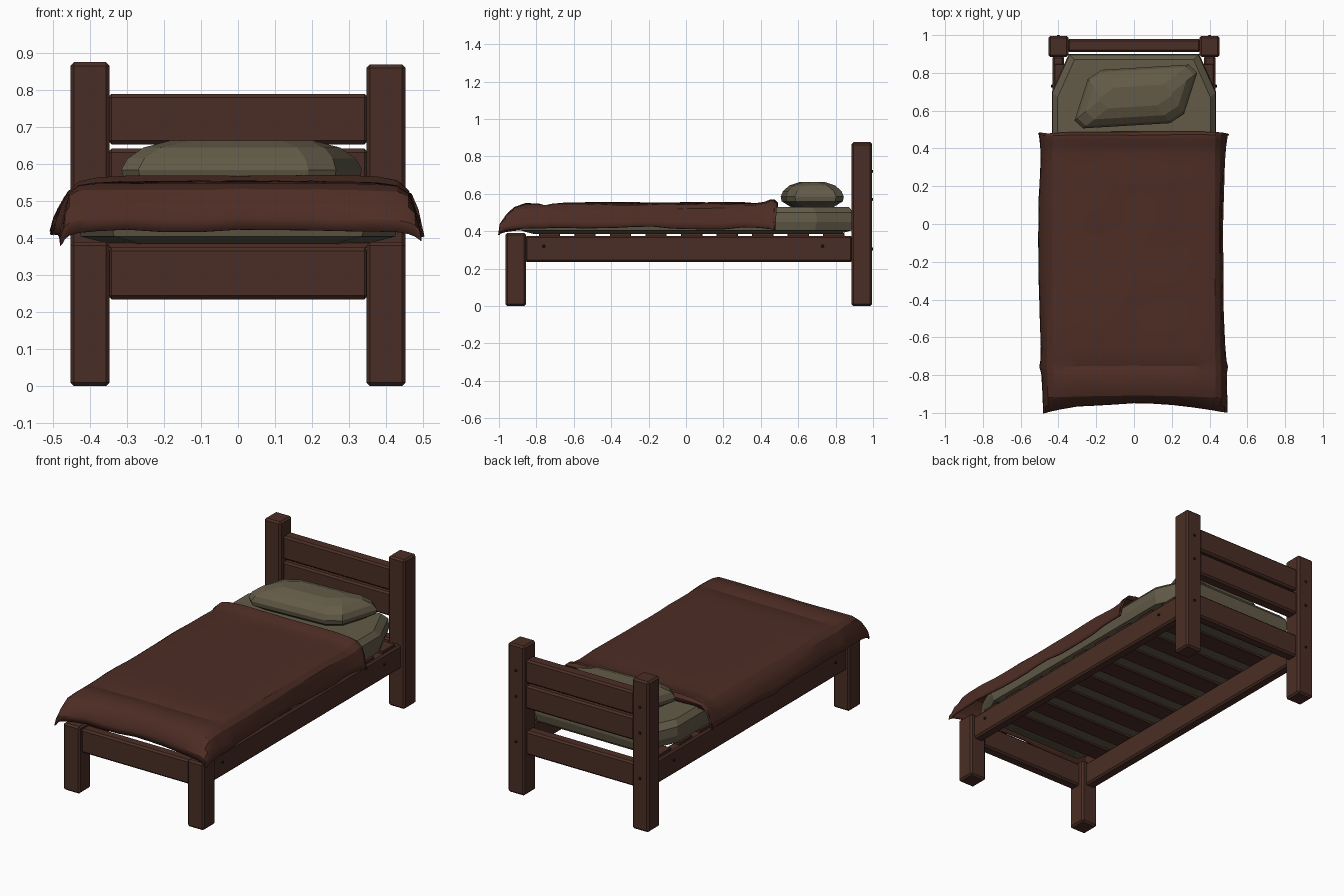
import bpy, bmesh, math
from mathutils import Vector, noise

if "Cube" in bpy.data.objects:
    bpy.data.objects.remove(bpy.data.objects["Cube"], do_unlink=True)


def material(name, rgb):
    m = bpy.data.materials.new(name)
    m.use_nodes = True
    m.diffuse_color = (*rgb, 1)
    bsdf = m.node_tree.nodes["Principled BSDF"]
    bsdf.inputs["Base Color"].default_value = (*rgb, 1)
    bsdf.inputs["Roughness"].default_value = 0.9
    return m


WOOD = material("dark wood", (0.068, 0.027, 0.018))
WOOL = material("red brown wool", (0.075, 0.026, 0.018))
LINEN = material("grey linen", (0.125, 0.105, 0.065))
IRON = material("dark iron", (0.02, 0.012, 0.01))


def finish(name, bm, mat):
    bmesh.ops.recalc_face_normals(bm, faces=bm.faces)
    mesh = bpy.data.meshes.new(name)
    bm.to_mesh(mesh)
    bm.free()
    mesh.materials.append(mat)
    ob = bpy.data.objects.new(name, mesh)
    bpy.context.collection.objects.link(ob)
    return ob


def box(name, x, y, z, bevel=0.01):
    """Bevelled timber spanning the given (low, high) ranges."""
    bm = bmesh.new()
    bmesh.ops.create_cube(bm, size=1)
    for v in bm.verts:
        v.co = [r[0] + (c + 0.5) * (r[1] - r[0]) for c, r in zip(v.co, (x, y, z))]
    ob = finish(name, bm, WOOD)
    mod = ob.modifiers.new("soft edges", "BEVEL")
    mod.width = bevel
    mod.segments = 1
    return ob


def bolt(name, loc, axis):
    bm = bmesh.new()
    bmesh.ops.create_cone(bm, cap_ends=True, segments=8, radius1=0.009,
                          radius2=0.006, depth=0.008)
    ob = finish(name, bm, IRON)
    ob.location = loc
    ob.rotation_euler = Vector(axis).to_track_quat("Z", "Y").to_euler()


def cushion(name, half, cut, rings, center, skew=(0, 0)):
    """Loft of corner-cut rectangles; rings hold (inset, height)."""
    bm = bmesh.new()
    loops = []
    for inset, z in rings:
        hx, hy = half[0] - inset, half[1] - inset
        quarter = [(hx, hy - cut[1]), (hx - cut[0], hy)]
        pts = (quarter + [(-a, b) for a, b in reversed(quarter)]
               + [(-a, -b) for a, b in quarter]
               + [(a, -b) for a, b in reversed(quarter)])
        loops.append([bm.verts.new((center[0] + a + skew[0] * b,
                                    center[1] + b + skew[1] * a, z)) for a, b in pts])
    for low, high in zip(loops, loops[1:]):
        for i in range(8):
            j = (i + 1) % 8
            bm.faces.new((low[i], low[j], high[j], high[i]))
    bm.faces.new(loops[0][::-1])
    bm.faces.new(loops[-1])
    return finish(name, bm, LINEN)


# Posts and side rails, mirrored left and right
HEAD_Y, FOOT_Y, RAIL_Z = (0.885, 0.995), (-0.965, -0.855), (0.235, 0.375)
for side, s in (("left", 1), ("right", -1)):
    post_x = sorted((s * 0.347, s * 0.453))
    box(f"head_post_{side}", post_x, HEAD_Y, (0, 0.873 - s * 0.003))
    box(f"foot_post_{side}", post_x, FOOT_Y, (0, 0.39))
    box(f"side_rail_{side}", sorted((s * 0.37, s * 0.432)), (-0.86, 0.89), RAIL_Z)
    for i, y in enumerate((-0.76, 0.73)):
        bolt(f"rail_bolt_{side}_{i}", (s * 0.435, y, 0.32), (s, 0, 0))
    for i, z in enumerate((0.305, 0.57, 0.72)):
        bolt(f"post_bolt_{side}_{i}", (s * 0.4, 0.997, z), (0, 1, 0))

# Cross rails and headboard planks
SPAN = (-0.352, 0.352)
box("foot_rail", SPAN, (-0.945, -0.88), RAIL_Z)
box("head_rail", SPAN, (0.91, 0.975), RAIL_Z)
box("headboard_lower_plank", SPAN, (0.91, 0.98), (0.505, 0.642))
box("headboard_upper_plank", SPAN, (0.91, 0.98), (0.654, 0.79))

# Slats lying across the side rails
for i in range(9):
    y = 0.79 - i * 0.19
    box(f"slat_{i}", (-0.42, 0.42), (y - 0.057, y + 0.057), (0.372, 0.39), 0.003)

# Mattress and pillow
cushion("mattress", (0.435, 0.9), (0.09, 0.2),
        ((0.09, 0.384), (0.01, 0.405), (0.0, 0.45), (0.004, 0.5), (0.03, 0.53)), (0, 0))
cushion("pillow", (0.29, 0.155), (0.06, 0.045),
        ((0.05, 0.53), (0.005, 0.56), (0.0, 0.585), (0.012, 0.615),
         (0.045, 0.645), (0.1, 0.664)), (0.01, 0.675), (0.32, 0.06))

# Blanket: (position, drop) along the half width and along the length
half = [(0.0, 0), (0.1, 0), (0.2, 0), (0.3, 0.001), (0.38, 0.004), (0.43, 0.012),
        (0.458, 0.035), (0.472, 0.07), (0.48, 0.105), (0.487, 0.135)]
across = [(-x, d) for x, d in reversed(half[1:])] + half
along = ([(0.49, 0.035), (0.488, 0.01), (0.47, 0), (0.45, 0), (0.42, 0), (0.37, 0.004)]
         + [(0.3 - i * 0.095, 0) for i in range(11)]
         + [(-0.72, 0.006), (-0.75, 0.014), (-0.79, 0.004), (-0.86, 0.006),
            (-0.91, 0.025), (-0.938, 0.06), (-0.95, 0.1), (-0.953, 0.135)])


def drape(x, dx, y, dy):
    fold = min(1, dx / 0.1)
    hang = min(1, dy / 0.1)
    drop = max(dx, dy) + 0.2 * min(dx, dy)
    roll = 0.018 * math.exp(-((y - 0.46) / 0.03) ** 2)
    wrinkle = noise.noise(Vector((x * 5, y * 5, drop * 8)))
    crease = math.exp(-((y + 0.75) / 0.035) ** 2)
    z = 0.553 - drop + roll * (1 - fold) + wrinkle * (0.005 + 0.012 * fold + 0.008 * hang)
    # Sides sway, pinch at the crease and flare at both ends
    sway = -0.018 * math.cos(math.pi * (y + 0.13) / 1.25) * fold
    flare = 0.012 * math.exp(-((y - 0.47) / 0.06) ** 2) - 0.012 * crease
    px = x + sway + math.copysign(fold * (flare + 0.008 * wrinkle), x)
    py = y - hang * (0.042 * (x / 0.46) ** 2 - 0.01 * wrinkle)
    py += 0.008 * wrinkle if y > 0.44 else 0
    return px, py, z


bm = bmesh.new()
grid = [[bm.verts.new(drape(x, dx, y, dy)) for x, dx in across] for y, dy in along]
for r0, r1 in zip(grid, grid[1:]):
    for i in range(len(across) - 1):
        bm.faces.new((r1[i], r1[i + 1], r0[i + 1], r0[i]))
blanket = finish("blanket", bm, WOOL)
if sum(p.normal.z for p in blanket.data.polygons) < 0:
    blanket.data.flip_normals()
thick = blanket.modifiers.new("thickness", "SOLIDIFY")
thick.thickness = 0.01
thick.offset = -1

bpy.ops.object.select_all(action="DESELECT")
blanket.select_set(True)
bpy.context.view_layer.objects.active = blanket
bpy.ops.object.shade_smooth_by_angle(angle=math.radians(25))
